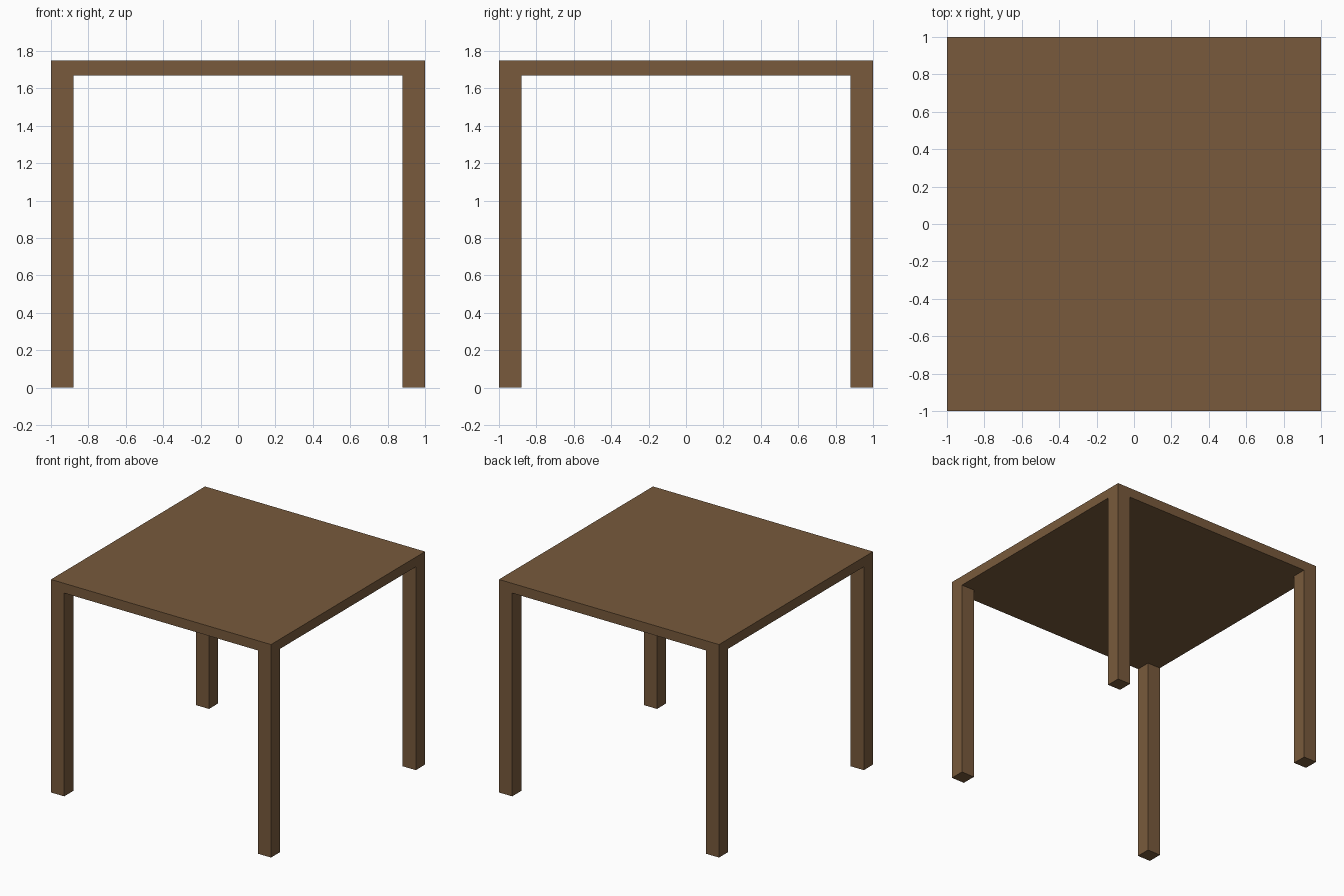
import bpy
import bmesh
from mathutils import Matrix, Vector

if "Cube" in bpy.data.objects:
    bpy.data.objects.remove(bpy.data.objects["Cube"])

HALF = 1.0        # half width of the table
HEIGHT = 1.75     # overall height
TOP_T = 0.08      # tabletop thickness
LEG_W = 0.12      # square leg width

wood = bpy.data.materials.new("brown wood")
wood.diffuse_color = (0.188, 0.102, 0.045, 1.0)
wood.use_nodes = True
wood.node_tree.nodes["Principled BSDF"].inputs["Base Color"].default_value = wood.diffuse_color


def box(name, size, center):
    bm = bmesh.new()
    bmesh.ops.create_cube(bm, size=1.0, matrix=Matrix.Diagonal((*size, 1.0)))
    mesh = bpy.data.meshes.new(name)
    bm.to_mesh(mesh)
    bm.free()
    mesh.materials.append(wood)
    obj = bpy.data.objects.new(name, mesh)
    obj.location = Vector(center)
    bpy.context.collection.objects.link(obj)
    return obj


# Square tabletop
box("tabletop", (2 * HALF, 2 * HALF, TOP_T), (0, 0, HEIGHT - TOP_T / 2))

# Four legs flush with the corners
leg_h = HEIGHT - TOP_T
offset = HALF - LEG_W / 2
for y_name, sy in (("front", -1), ("back", 1)):
    for x_name, sx in (("left", -1), ("right", 1)):
        box(f"{y_name}_{x_name}_leg", (LEG_W, LEG_W, leg_h),
            (sx * offset, sy * offset, leg_h / 2))
